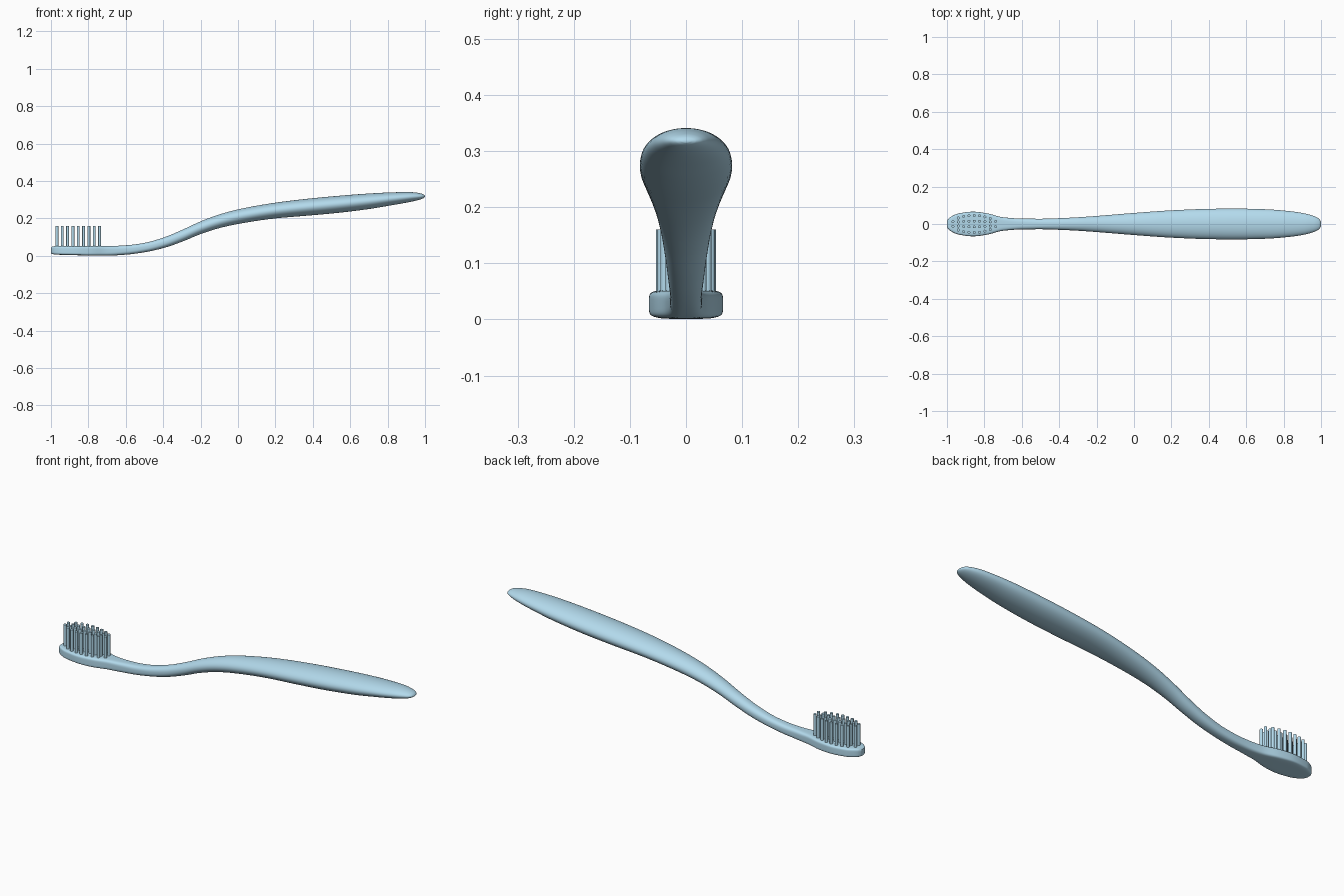
import bpy, bmesh, math

if "Cube" in bpy.data.objects:
    bpy.data.objects.remove(bpy.data.objects["Cube"])

mat = bpy.data.materials.new("light_blue_plastic")
mat.diffuse_color = (0.45, 0.70, 0.84, 1)
mat.use_nodes = True
mat.node_tree.nodes["Principled BSDF"].inputs["Base Color"].default_value = mat.diffuse_color

# Body stations: x, half width, bottom z, top z, squareness of the section
STATIONS = [
    (-1.00, .016, .012, .044, 4), (-.992, .028, .009, .049, 5), (-.975, .041, .007, .052, 5.5),
    (-.94, .056, .005, .052, 6), (-.86, .066, .003, .052, 6), (-.79, .058, .001, .052, 5.5),
    (-.70, .036, .001, .052, 4), (-.60, .029, .006, .056, 3), (-.50, .028, .019, .069, 2.6),
    (-.40, .031, .041, .097, 2.3), (-.30, .036, .075, .138, 2.1), (-.20, .043, .116, .184, 2),
    (-.10, .051, .148, .221, 2), (0, .059, .170, .248, 2), (.20, .073, .200, .284, 2),
    (.40, .081, .217, .308, 2), (.53, .0825, .229, .320, 2), (.70, .079, .250, .333, 2),
    (.82, .070, .270, .339, 2), (.91, .057, .286, .341, 2), (.96, .043, .297, .337, 2),
    (.985, .031, .305, .331, 2), (.996, .019, .311, .325, 2), (1.0, .007, .315, .320, 2),
]


def tangent(i, k):
    a, b = STATIONS[max(i - 1, 0)], STATIONS[min(i + 1, len(STATIONS) - 1)]
    c = STATIONS[i]
    if a is c or b is c:
        return (b[k] - a[k]) / (b[0] - a[0])
    h0, h1 = c[0] - a[0], b[0] - c[0]
    d0, d1 = (c[k] - a[k]) / h0, (b[k] - c[k]) / h1
    if d0 * d1 <= 0:
        return 0
    return (h0 + h1) * 3 / ((2 * h1 + h0) / d0 + (h1 + 2 * h0) / d1)


def sample(i, t):
    """Smooth monotone interpolation between stations i and i + 1."""
    a, b = STATIONS[i], STATIONS[i + 1]
    h = b[0] - a[0]
    out = [a[0] + h * t]
    for k in range(1, 5):
        out.append((2*t**3 - 3*t**2 + 1) * a[k] + (t**3 - 2*t**2 + t) * h * tangent(i, k)
                   + (3*t**2 - 2*t**3) * b[k] + (t**3 - t**2) * h * tangent(i + 1, k))
    return out


def finish(name, bm, angle):
    bmesh.ops.recalc_face_normals(bm, faces=bm.faces)
    mesh = bpy.data.meshes.new(name)
    bm.to_mesh(mesh)
    bm.free()
    mesh.materials.append(mat)
    ob = bpy.data.objects.new(name, mesh)
    bpy.context.collection.objects.link(ob)
    bpy.ops.object.select_all(action='DESELECT')
    ob.select_set(True)
    bpy.context.view_layer.objects.active = ob
    bpy.ops.object.shade_smooth_by_angle(angle=math.radians(angle))
    return ob


# Head, neck and handle as one lofted skin
N, STEPS = 64, 5
sections = [sample(i, s / STEPS) for i in range(len(STATIONS) - 1) for s in range(STEPS)]
sections.append(STATIONS[-1])
bm = bmesh.new()
rings = []
for x, w, lo, hi, n in sections:
    ring = []
    for j in range(N):
        a = 2 * math.pi * (j + .5) / N
        c, s = math.cos(a), math.sin(a)
        y = math.copysign(abs(c) ** (2 / n), c) * w
        z = (lo + hi) / 2 + math.copysign(abs(s) ** (2 / n), s) * (hi - lo) / 2
        ring.append(bm.verts.new((x, y, z)))
    rings.append(ring)
for r, q in zip(rings, rings[1:]):
    for j in range(N):
        k = (j + 1) % N
        bm.faces.new((r[j], r[k], q[k], q[j]))
bm.faces.new(rings[0])
bm.faces.new(rings[-1])
finish("brush_body", bm, 50)

# Bristle tufts: nine columns, curved to follow the head outline
OUTER = [.013, .032, .041, .045, .046, .044, .038, .029, .014]
bm = bmesh.new()
for i, y in enumerate(OUTER):
    rows = (y,) if i in (0, 8) else (y, min(y / 3, .015) if y > .035 else .011)
    for yy in rows:
        for side in (-1, 1):
            tuft = bmesh.ops.create_cone(bm, cap_ends=True, segments=16,
                                         radius1=.0075, radius2=.0075, depth=.115)
            bmesh.ops.translate(bm, verts=tuft["verts"],
                                vec=(-.968 + .0285 * i, side * yy, .1025))
finish("bristles", bm, 40)
